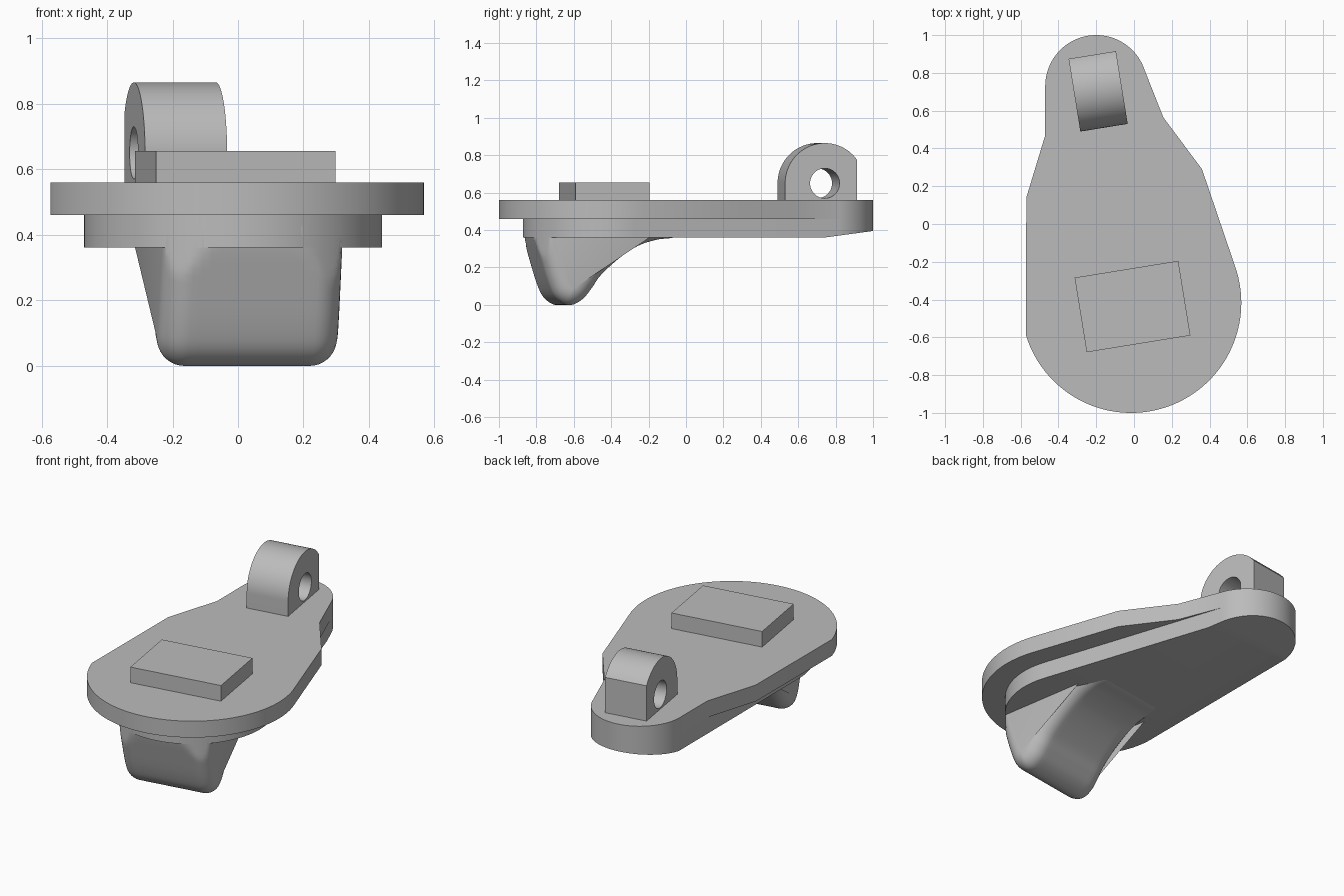
import bpy, bmesh
from math import sin, cos, pi, sqrt, atan2, radians
from mathutils import Vector, Matrix

if "Cube" in bpy.data.objects:
    bpy.data.objects.remove(bpy.data.objects["Cube"])

GREY = (0.5, 0.5, 0.5, 1)
mat = bpy.data.materials.new("plain_grey")
mat.use_nodes = True
mat.diffuse_color = GREY
mat.node_tree.nodes["Principled BSDF"].inputs["Base Color"].default_value = GREY

TILT = radians(9.2)          # fittings are turned a little on the plate
FRONT, BACK = Vector((-0.015, -0.417)), Vector((-0.2, 0.73))
R_TOP, R_LOW, R_BACK = 0.583, 0.455, 0.27


def finish(name, bm, matrix=Matrix()):
    bmesh.ops.recalc_face_normals(bm, faces=bm.faces)
    mesh = bpy.data.meshes.new(name)
    bm.to_mesh(mesh)
    bm.free()
    mesh.transform(matrix)
    mesh.materials.append(mat)
    obj = bpy.data.objects.new(name, mesh)
    bpy.context.collection.objects.link(obj)
    bpy.ops.object.select_all(action='DESELECT')
    obj.select_set(True)
    bpy.context.view_layer.objects.active = obj
    bpy.ops.object.shade_smooth_by_angle(angle=radians(28))
    return obj


def arc(c, r, a0, a1, n=48):
    angles = [a0 + (a1 - a0) * i / n for i in range(n + 1)]
    return [(c[0] + r * cos(a), c[1] + r * sin(a)) for a in angles]


def prism(loops, z0, z1):
    """Extrude an outline, with optional hole outlines, from z0 to z1."""
    bm = bmesh.new()
    for loop in loops:
        vs = [bm.verts.new((x, y, z0)) for x, y in loop]
        for a, b in zip(vs, vs[1:] + vs[:1]):
            bm.edges.new((a, b))
    bmesh.ops.triangle_fill(bm, edges=bm.edges[:], use_beauty=True, normal=(0, 0, 1))
    up = bmesh.ops.extrude_face_region(bm, geom=bm.faces[:])
    verts = [g for g in up["geom"] if isinstance(g, bmesh.types.BMVert)]
    bmesh.ops.translate(bm, verts=verts, vec=(0, 0, z1 - z0))
    return bm


def placed(x, y, z=0):
    return Matrix.Translation((x, y, z)) @ Matrix.Rotation(TILT, 4, 'Z')


# Angle of the tangent shared by the two round ends of the lower plate
lean = atan2(0.314, 0.949)

# Top plate: big round front, stepped waist, small round back
left_a = pi + atan2(0.17, 0.555)
outline = arc(FRONT, R_TOP, left_a, 2 * pi + lean, 90)
outline += [(0.36, 0.29), (0.155, 0.565)]
outline += arc(BACK, R_BACK, lean, pi)
outline += [(-0.47, 0.47), (-0.57, 0.14)]
finish("top_plate", prism([outline], 0.46, 0.56))

# Lower plate: teardrop, its underside rising at the back
outline = arc(FRONT, R_LOW, pi, 2 * pi + lean, 72) + arc(BACK, R_BACK, lean, pi)
bm = prism([outline], 0.36, 0.46)
bmesh.ops.bisect_plane(bm, geom=bm.verts[:] + bm.edges[:] + bm.faces[:],
                       plane_co=(0, 0.74, 0), plane_no=(0, 1, 0))
for v in bm.verts:
    if v.co.z < 0.4 and v.co.y > 0.74:
        v.co.z += (v.co.y - 0.74) * 0.135
finish("lower_plate", bm)

# Raised rectangular pad
pad = [(-0.278, -0.2), (0.278, -0.2), (0.278, 0.2), (-0.278, 0.2)]
finish("pad", prism([pad], 0.56, 0.655), placed(-0.008, -0.437))

# Lug: arched block with a cross hole, cut flat at the back
R, FLAT = 0.215, 0.175
arch = [(FLAT, -0.09)] + arc((0, 0), R, atan2(sqrt(R * R - FLAT * FLAT), FLAT), pi) + [(-R, -0.09)]
hole = arc((0, 0), 0.08, 0, 2 * pi, 40)[:-1]
stand = Matrix(((0, 0, 1, 0), (1, 0, 0, 0), (0, 1, 0, 0), (0, 0, 0, 1)))
finish("lug", prism([arch, hole], -0.127, 0.127), placed(-0.193, 0.722, 0.65) @ stand)

# Foot: side profile swept across, rounded at both ends
key = [(-0.41, 0.455), (-0.41, 0.38), (-0.375, 0.25), (-0.335, 0.12), (-0.3, 0.045), (-0.25, 0.005),
       (-0.2, 0.002), (-0.145, 0.035), (-0.1, 0.09), (-0.05, 0.16), (0.05, 0.25),
       (0.15, 0.315), (0.25, 0.348), (0.35, 0.362), (0.4, 0.4)]
key = [Vector(p) for p in key]
pts = []
STEPS = 6
for i in range(len(key) - 1):
    p0, p1, p2, p3 = key[max(i - 1, 0)], key[i], key[i + 1], key[min(i + 2, len(key) - 1)]
    for s in range(STEPS):
        t = s / STEPS
        pts.append(0.5 * (2 * p1 + (p2 - p0) * t + (2 * p0 - 5 * p1 + 4 * p2 - p3) * t * t
                          + (3 * p1 - p0 - 3 * p2 + p3) * t ** 3))
pts.append(key[-1])

HALF, FILLET = 0.278, 0.085
ends = [(HALF - FILLET + FILLET * sin(a), FILLET * (1 - cos(a)))
        for a in [pi / 2 * i / 9 for i in range(10)]]
inner = HALF - FILLET
stations = [(-x, d) for x, d in reversed(ends)]
stations += [(-inner + 2 * inner * i / 14, 0) for i in range(1, 14)] + ends

bm = bmesh.new()
place = placed(-0.008, -0.437)
rings = []
for x, inset in stations:
    ring = []
    for i, p in enumerate(pts):
        t = (pts[min(i + 1, len(pts) - 1)] - pts[max(i - 1, 0)]).normalized()
        q = p + Vector((-t.y, t.x)) * inset
        co = place @ Vector((x, q.x, min(q.y, 0.455)))
        # Trim to the round front of the lower plate
        flat = co.xy - FRONT
        if flat.length > R_LOW:
            co.xy = FRONT + flat.normalized() * R_LOW
        ring.append(bm.verts.new(co))
    rings.append(ring)
for a, b in zip(rings, rings[1:]):
    for i in range(len(a)):
        j = (i + 1) % len(a)
        bm.faces.new((a[i], a[j], b[j], b[i]))
bm.faces.new(rings[0])
bm.faces.new(rings[-1])
finish("foot", bm)
